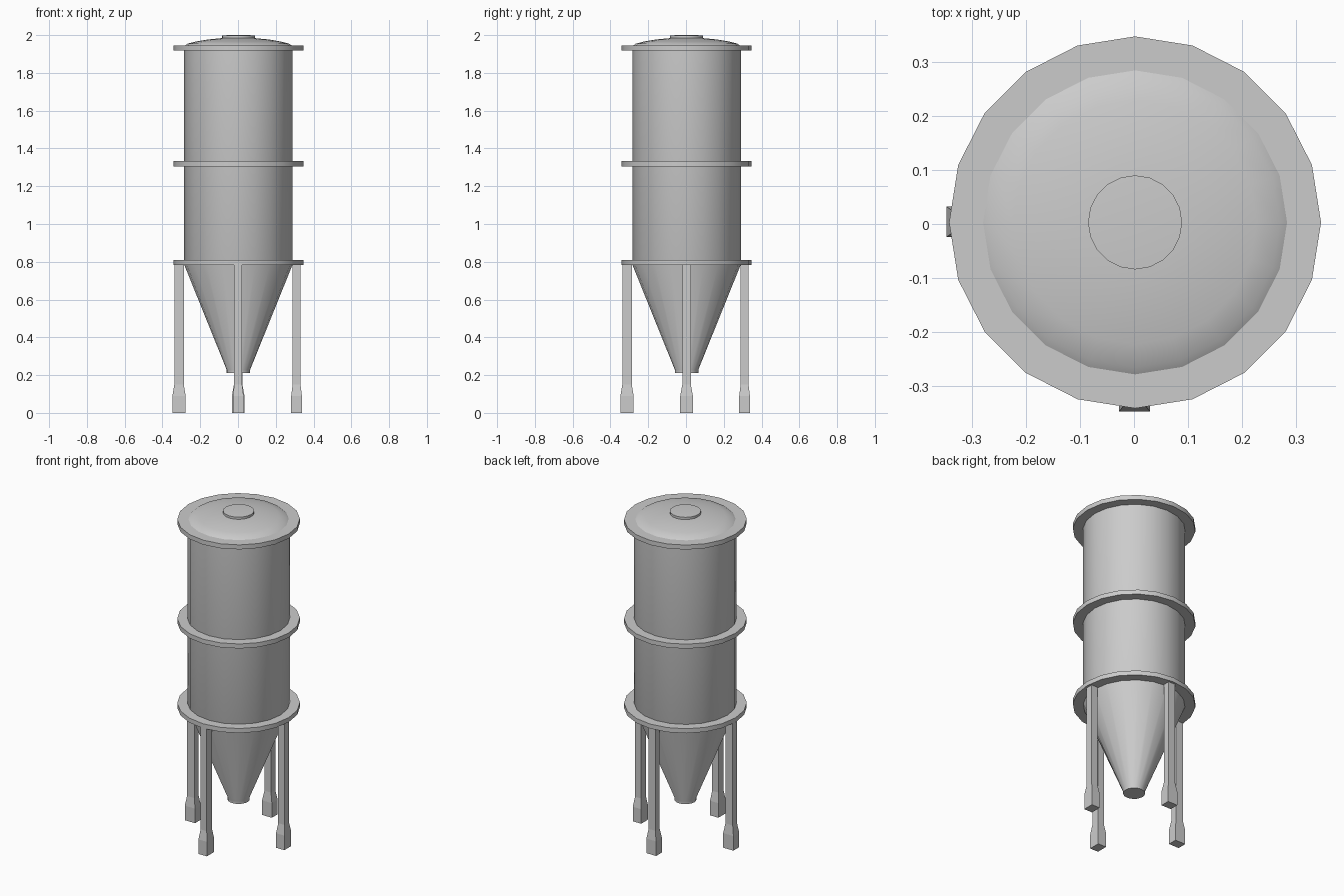
import bpy, bmesh, math

if "Cube" in bpy.data.objects:
    bpy.data.objects.remove(bpy.data.objects["Cube"])

CX, CY = 0.002, 0.003   # tank axis
SIDES = 20


def finish(bm, name, smooth=True):
    bmesh.ops.recalc_face_normals(bm, faces=bm.faces)
    mesh = bpy.data.meshes.new(name)
    bm.to_mesh(mesh)
    bm.free()
    ob = bpy.data.objects.new(name, mesh)
    bpy.context.collection.objects.link(ob)
    if smooth:
        bpy.ops.object.select_all(action='DESELECT')
        ob.select_set(True)
        bpy.context.view_layer.objects.active = ob
        bpy.ops.object.shade_smooth_by_angle(angle=math.radians(30))
    return ob


def skin(name, loops, smooth):
    """Bridge a stack of equal-length loops and cap both ends."""
    bm = bmesh.new()
    rows = [[bm.verts.new(p) for p in loop] for loop in loops]
    n = len(rows[0])
    for a, b in zip(rows, rows[1:]):
        for i in range(n):
            j = (i + 1) % n
            bm.faces.new((a[i], a[j], b[j], b[i]))
    bm.faces.new(rows[0])
    bm.faces.new(rows[-1])
    return finish(bm, name, smooth)


def lathe(name, profile):
    angles = [2 * math.pi * i / SIDES for i in range(SIDES)]
    return skin(name, [[(CX + r * math.cos(a), CY + r * math.sin(a), z)
                        for a in angles] for r, z in profile], True)


# Tank: spout, hopper cone, barrel and domed lid
lathe("tank_body", [
    (0.062, 0.212), (0.062, 0.228), (0.287, 0.785), (0.287, 1.942),
    (0.268, 1.955), (0.225, 1.966), (0.16, 1.977), (0.087, 1.984)])
lathe("lid_cap", [(0.087, 1.975), (0.087, 1.998), (0.05, 2.0)])

# Flange rings
for label, z in (("lower", 0.782), ("middle", 1.305), ("upper", 1.918)):
    lathe(label + "_ring", [(0.28, z), (0.344, z), (0.344, z + 0.028), (0.28, z + 0.028)])


# Legs with flared feet
def leg(name, x, y, foot, shaft):
    levels = [(foot, 0), (foot, 0.09), (shaft, 0.15), (shaft, 0.79)]
    skin(name, [[(x + sx * w / 2, y + sy * d / 2, z)
                 for sx, sy in ((-1, -1), (1, -1), (1, 1), (-1, 1))]
                for (w, d), z in levels], False)


leg("left_leg", -0.312, 0.004, (0.070, 0.057), (0.050, 0.042))
leg("front_leg", 0.001, -0.312, (0.057, 0.070), (0.042, 0.050))
leg("right_leg", 0.310, 0.003, (0.057, 0.067), (0.042, 0.045))
leg("back_leg", 0.001, 0.310, (0.067, 0.057), (0.045, 0.042))
